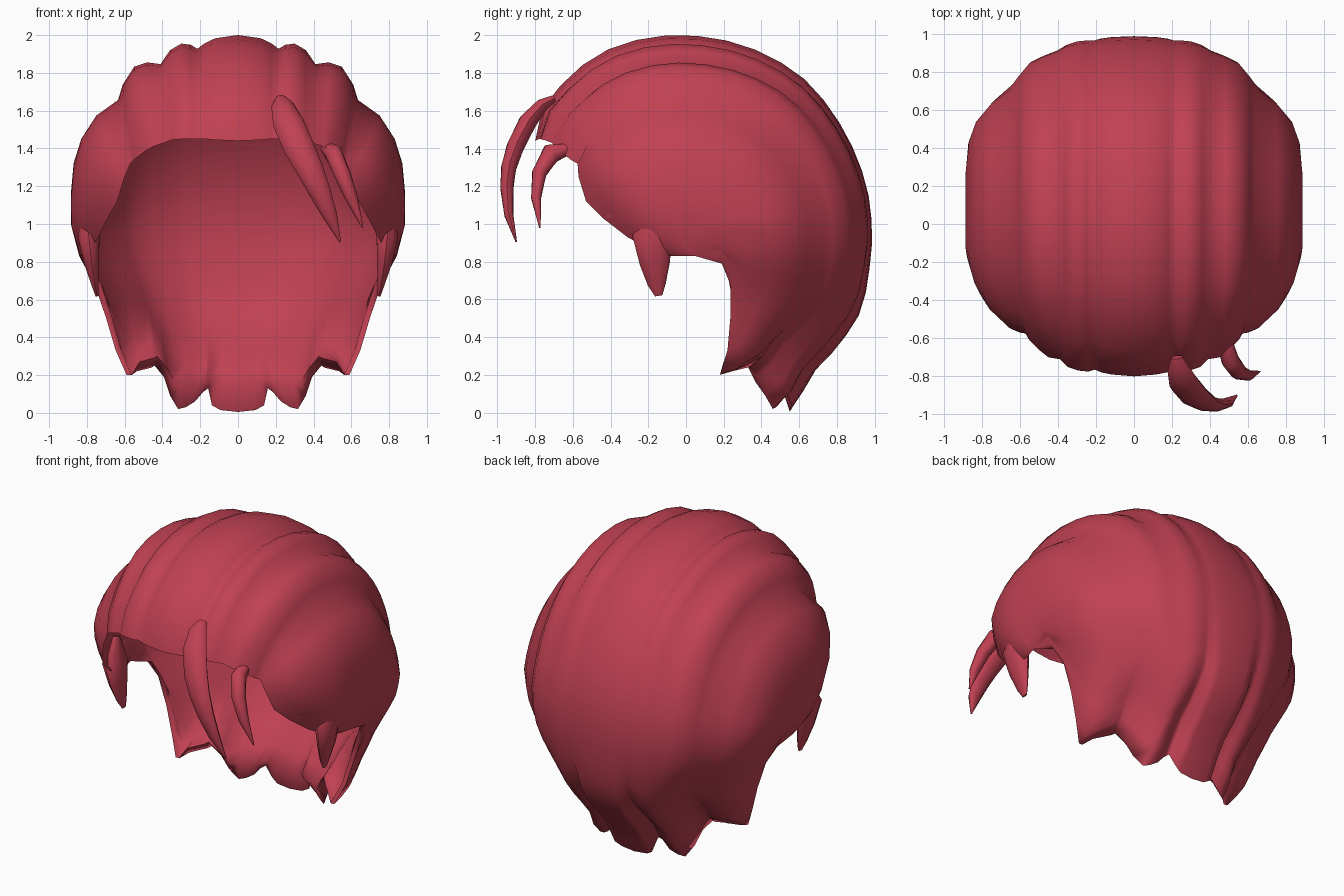
import bpy, bmesh, math
from mathutils import Vector

if "Cube" in bpy.data.objects:
    bpy.data.objects.remove(bpy.data.objects["Cube"])

red = bpy.data.materials.new("hair red")
red.diffuse_color = (0.53, 0.053, 0.085, 1)
red.use_nodes = True
red.node_tree.nodes["Principled BSDF"].inputs["Base Color"].default_value = red.diffuse_color

PY, PZ = 0.05, 0.83      # side pivot that every lock fans around
STEPS = 26

# Centre outline: angle from front over the top to the nape, radius
OUTLINE = [(0, 1.0), (34, 1.075), (40, 1.165), (45, 1.18), (51, 1.188), (63, 1.2), (83, 1.18),
           (100, 1.152), (111, 1.13), (121, 1.105), (136, 1.045), (148, 1.005),
           (170, .95), (183, .925), (199, .92), (212, .885), (225, .865), (240, .96)]
# Sideways taper by height
TAPER = [(0, .78), (.2, .71), (.62, .82), (.83, .95), (1.0, 1)]

# Locks from centre to side: x, radius factor, front end (x, y, z), nape end (y, z)
LOCKS = [
    (0, 1.0, 0, -.80, 1.44, .55, .005),
    (.12, .985, .12, -.79, 1.445, .55, .015),
    (.18, .96, .17, -.78, 1.45, .56, .04),
    (.215, .937, .205, -.765, 1.45, .52, .13),
    (.25, .955, .24, -.775, 1.45, .50, .11),
    (.30, .96, .29, -.77, 1.45, .50, .06),
    (.36, .93, .35, -.75, 1.445, .48, .03),
    (.41, .867, .39, -.71, 1.43, .46, .02),
    (.48, .875, .45, -.70, 1.41, .42, .09),
    (.55, .855, .50, -.66, 1.38, .38, .19),
    (.61, .775, .55, -.61, 1.34, .35, .25),
    (.635, .705, .57, -.575, 1.32, .33, .24),
    (.75, .635, .60, -.57, 1.25, .25, .22),
    (.83, .53, .64, -.53, 1.12, .18, .20),
    (.87, .42, .69, -.44, 1.03, .22, .33),
    (.885, .28, .74, -.31, .93, .235, .50),
    (.885, .15, .78, -.20, .87, .235, .68),
    (.88, .06, .80, -.08, .83, .19, .79),
]


def lerp_table(table, v):
    if v <= table[0][0]:
        return table[0][1]
    for (a, p), (b, q) in zip(table, table[1:]):
        if v <= b:
            return p + (q - p) * (v - a) / (b - a)
    return table[-1][1]


def angle(y, z):
    return math.degrees(math.atan2(z - PZ, PY - y)) % 360


def on_arc(a, rho):
    r = lerp_table(OUTLINE, a) * rho
    return Vector((PY - r * math.cos(math.radians(a)), PZ + r * math.sin(math.radians(a))))


def fade(t, length):
    k = max(0, 1 - t / length)
    return k * k * (3 - 2 * k)


def lock_points(lock, inner):
    """One lock as a row of points from the front hairline to the nape."""
    x, rho, fx, fy, fz, by, bz = lock
    if inner and x < .8:
        # The lining stops above the lock tips, leaving a thick nape rim
        by, bz = by - .05, max(bz + .05, .16)
    a0, a1 = angle(fy, fz), angle(by, bz)
    dome = (1 - (x / .9) ** 3)

    def radius(a):
        if inner:
            return min(rho * .95, .88 * dome ** .6)
        # Grooves get shallower toward the back of the head
        k = 1 - fade(max(0, a - 90), 70)
        return rho + .75 * k * max(0, dome ** .67 - rho)

    d0 = Vector((fy, fz)) - on_arc(a0, radius(a0))
    d1 = Vector((by, bz)) - on_arc(a1, radius(a1))
    nape = .35
    if inner:
        nape = .13 if x < .5 else .13 + .22 * min(1, (x - .5) / .3)
    pts = []
    for i in range(STEPS + 1):
        t = i / STEPS
        a = a0 + (a1 - a0) * t
        p = on_arc(a, radius(a)) + d0 * fade(t, .2) + d1 * fade(1 - t, nape)
        px = x * lerp_table(TAPER, p.y)
        if inner and i > 0:
            px *= .955
        curl = max(0, 1 - t / .2) ** 2
        px += (fx - px) * curl
        pts.append((px, p.x, p.y))
    if inner:
        pts.append(lock_points(lock, False)[-1])
    return pts


def finish(bm, name, sharp=50):
    bmesh.ops.remove_doubles(bm, verts=bm.verts, dist=1e-4)
    bmesh.ops.recalc_face_normals(bm, faces=bm.faces)
    mesh = bpy.data.meshes.new(name)
    bm.to_mesh(mesh)
    bm.free()
    mesh.materials.append(red)
    ob = bpy.data.objects.new(name, mesh)
    bpy.context.collection.objects.link(ob)
    bpy.context.view_layer.objects.active = ob
    ob.select_set(True)
    bpy.ops.object.shade_smooth_by_angle(angle=math.radians(sharp))
    ob.select_set(False)
    return ob


# Hair cap: ridged outside and smooth lining meeting at the hairline
bm = bmesh.new()
pole_x = .88 * lerp_table(TAPER, PZ)
for inner in (False, True):
    for side in (1, -1):
        rows = [lock_points(l, inner) for l in LOCKS]
        rows.append([(pole_x, PY, PZ)] * len(rows[0]))
        grid = [[bm.verts.new((side * x, y, z)) for x, y, z in row] for row in rows]
        for r0, r1 in zip(grid, grid[1:]):
            for i in range(len(r0) - 1):
                bm.faces.new((r0[i], r0[i + 1], r1[i + 1], r1[i]))
finish(bm, "hair_cap", 85)


def strand(name, path, across, sides=10):
    """Tapered oval strand; path rows are x, y, z, half width, half depth."""
    bm = bmesh.new()
    rings = []
    for i, (x, y, z, w, d) in enumerate(path):
        before, after = path[max(i - 1, 0)], path[min(i + 1, len(path) - 1)]
        along = (Vector(after[:3]) - Vector(before[:3])).normalized()
        u = Vector(across)
        u = (u - along * u.dot(along)).normalized()
        v = along.cross(u)
        ring = []
        for k in range(sides):
            a = math.tau * k / sides
            ring.append(bm.verts.new(Vector((x, y, z)) + u * w * math.cos(a) + v * d * math.sin(a)))
        rings.append(ring)
    for r0, r1 in zip(rings, rings[1:]):
        for k in range(sides):
            n = (k + 1) % sides
            bm.faces.new((r0[k], r0[n], r1[n], r1[k]))
    bm.faces.new(rings[0])
    bm.faces.new(rings[-1])
    return finish(bm, name)


# Loose strands over the forehead
strand("long_front_strand", [
    (.225, -.70, 1.665, .03, .02), (.235, -.765, 1.63, .06, .035),
    (.265, -.84, 1.54, .082, .05),
    (.32, -.905, 1.41, .082, .048), (.375, -.94, 1.30, .072, .042),
    (.425, -.95, 1.19, .06, .036), (.485, -.94, 1.05, .04, .025),
    (.54, -.90, .905, .005, .004)], (1, 0, 0))
strand("short_front_strand", [
    (.475, -.61, 1.40, .04, .03), (.505, -.715, 1.375, .048, .055),
    (.55, -.778, 1.27, .045, .04), (.60, -.795, 1.14, .034, .028),
    (.66, -.775, .98, .004, .004)], (1, 0, 0))

# Pointed lock in front of each ear
for side, label in ((1, "right"), (-1, "left")):
    strand("side_lock_" + label, [
        (side * .81, -.14, 1.08, .03, .02), (side * .79, -.18, .93, .105, .06),
        (side * .775, -.165, .79, .08, .04), (side * .757, -.155, .68, .048, .02),
        (side * .747, -.145, .62, .02, .008)], (0, 1, 0))
